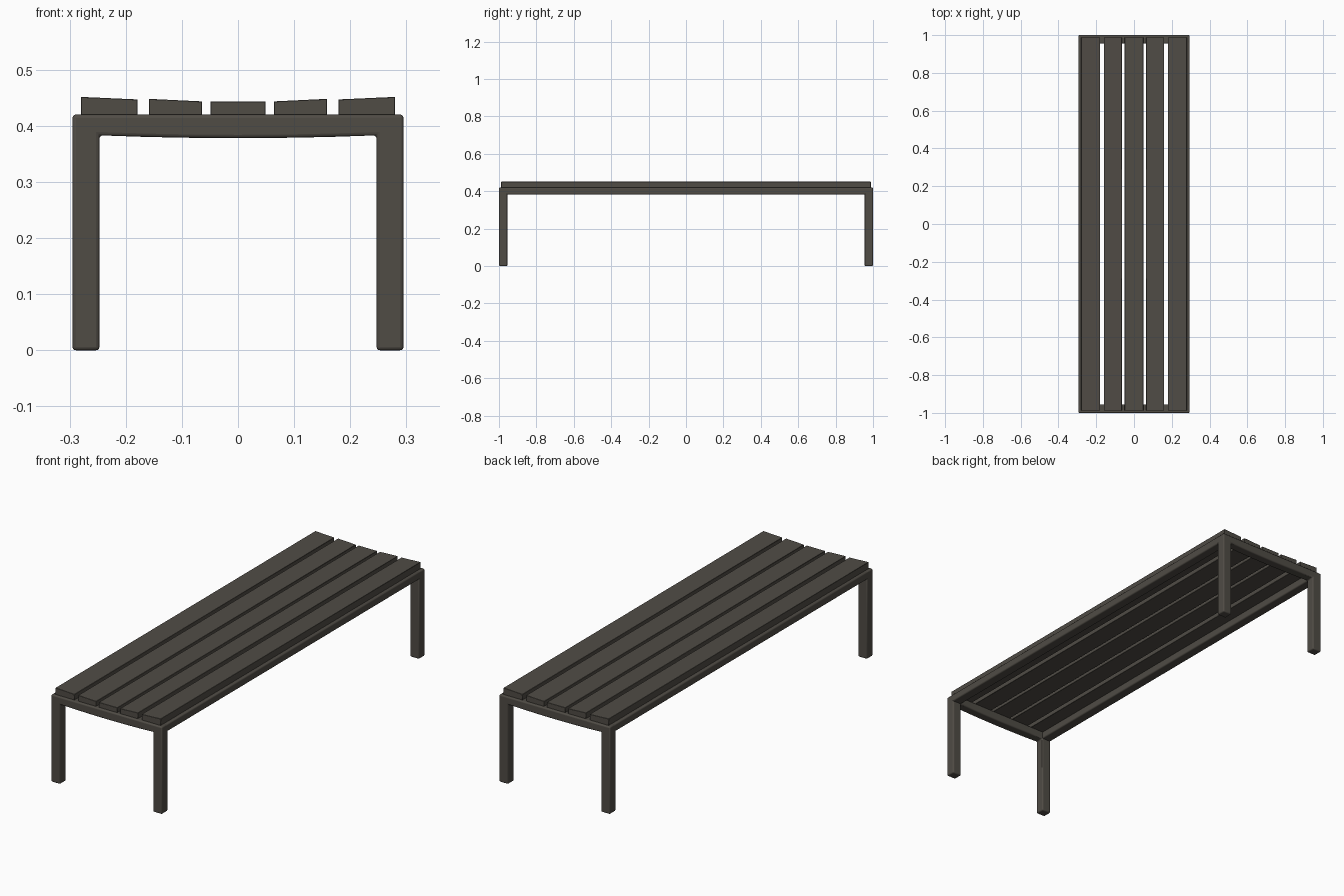
import bpy, bmesh, math

if "Cube" in bpy.data.objects:
    bpy.data.objects.remove(bpy.data.objects["Cube"])

mat = bpy.data.materials.new("dark brown grey")
mat.diffuse_color = (0.08, 0.072, 0.06, 1)
mat.use_nodes = True
mat.node_tree.nodes["Principled BSDF"].inputs["Base Color"].default_value = mat.diffuse_color


def extrude_profile(name, pts, y0, y1, bevel, segments):
    """Extrude an x/z outline along y and round its edges."""
    bm = bmesh.new()
    face = bm.faces.new([bm.verts.new((x, y0, z)) for x, z in pts])
    ext = bmesh.ops.extrude_face_region(bm, geom=[face])
    for v in ext["geom"]:
        if isinstance(v, bmesh.types.BMVert):
            v.co.y = y1
    bmesh.ops.recalc_face_normals(bm, faces=bm.faces)
    mesh = bpy.data.meshes.new(name)
    bm.to_mesh(mesh)
    bm.free()
    mesh.materials.append(mat)
    ob = bpy.data.objects.new(name, mesh)
    bpy.context.collection.objects.link(ob)
    mod = ob.modifiers.new("rounding", "BEVEL")
    mod.width, mod.segments = bevel, segments
    mod.limit_method, mod.angle_limit = "ANGLE", math.radians(30)
    bpy.ops.object.select_all(action="DESELECT")
    ob.select_set(True)
    bpy.context.view_layer.objects.active = ob
    bpy.ops.object.shade_smooth_by_angle(angle=math.radians(40))
    return ob


OUT, INN, TOP = 0.295, 0.247, 0.42

# End frames: two legs joined by a rail with a slightly sagging underside
sag = [(x, 0.378 + 0.005 * (x / INN) ** 2)
       for x in (INN, 0.17, 0.1, 0, -0.1, -0.17, -INN)]
arch = [(-OUT, 0), (-OUT, TOP), (OUT, TOP), (OUT, 0), (INN, 0)] + sag + [(-INN, 0)]
extrude_profile("front_end_frame", arch, -1.0, -0.955, 0.006, 3)
extrude_profile("back_end_frame", arch, 0.955, 1.0, 0.006, 3)

# Long side rails
for side, s in (("left", -1), ("right", 1)):
    rail = [(s * INN, 0.383), (s * OUT, 0.383), (s * OUT, TOP), (s * INN, TOP)]
    extrude_profile(side + "_side_rail", rail, -0.975, 0.975, 0.006, 3)

# Seat slats, tops tilted toward the middle: inner x, outer x, inner z, outer z
slats = {"outer": (0.179, 0.28, 0.447, 0.4515), "inner": (0.064, 0.159, 0.4435, 0.448)}
for name, (x0, x1, z0, z1) in slats.items():
    for side, s in (("left", -1), ("right", 1)):
        pts = [(s * x0, 0.418), (s * x1, 0.418), (s * x1, z1), (s * x0, z0)]
        extrude_profile(f"{side}_{name}_slat", pts, -0.988, 0.988, 0.001, 1)
middle = [(-0.049, 0.418), (0.049, 0.418), (0.049, 0.4435), (-0.049, 0.4435)]
extrude_profile("middle_slat", middle, -0.988, 0.988, 0.001, 1)
